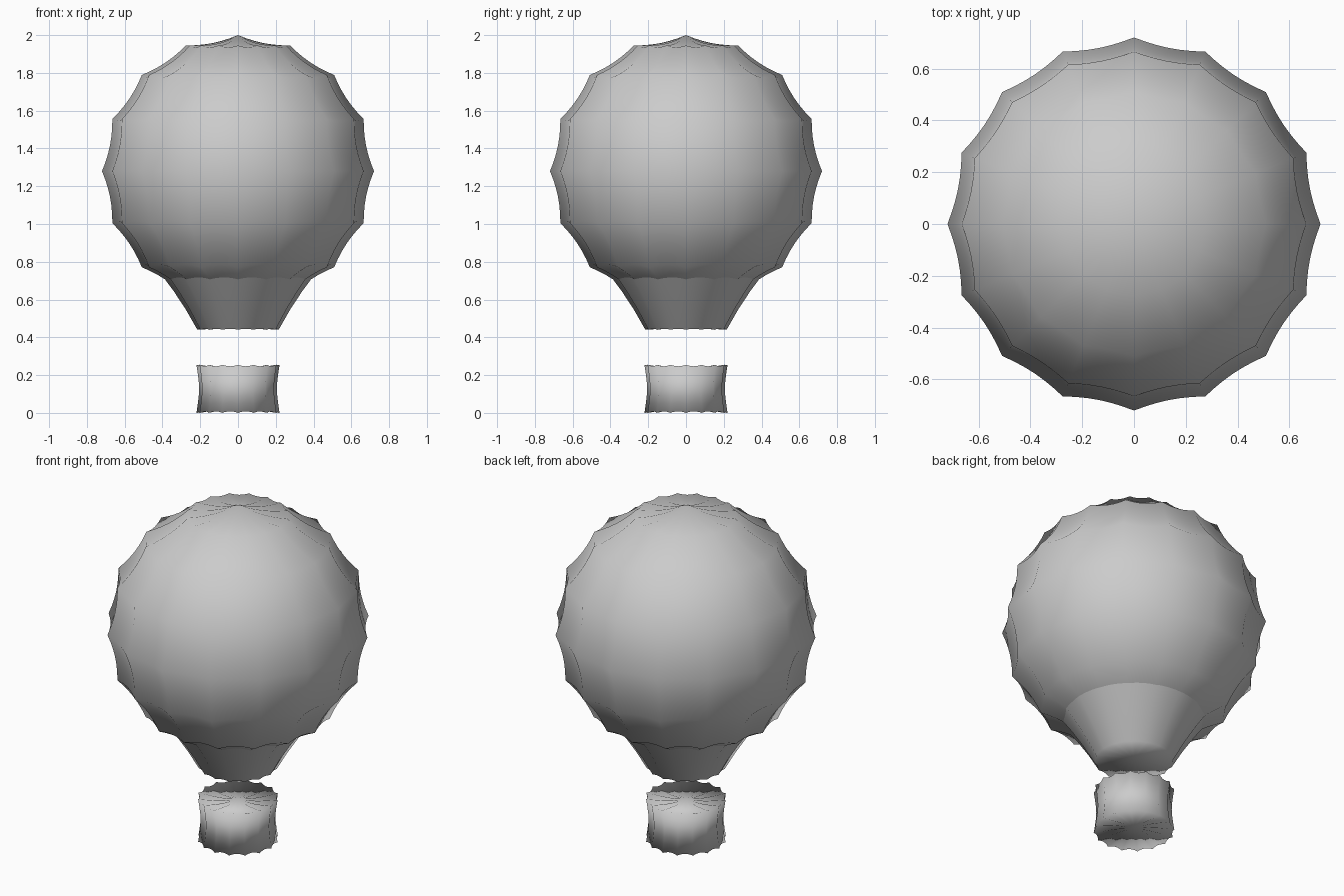
import bpy
from math import sin, cos, pi
from mathutils import Vector

GORES = 16      # panels around
STEPS = 6       # subdivisions per panel, both ways

old = bpy.data.objects.get("Cube")
if old:
    bpy.data.objects.remove(old, do_unlink=True)

grey = bpy.data.materials.new("plain_grey")
grey.use_nodes = True
colour = (0.6, 0.6, 0.6, 1)
grey.diffuse_color = colour
grey.node_tree.nodes["Principled BSDF"].inputs["Base Color"].default_value = colour


def bump(t):
    return 4 * t * (1 - t)


def profile_rows(knots, sags):
    """Points and normals along a profile, with the sag depth of each point."""
    rows = []
    for (p0, n0), (p1, n1), sag in zip(knots, knots[1:], sags):
        for s in range(STEPS):
            t = s / STEPS
            rows.append((p0.lerp(p1, t), n0.lerp(n1, t).normalized(), sag * bump(t)))
    rows.append((*knots[-1], 0))
    return rows


def sagging_lathe(name, knots, sags, side_sag):
    """Revolve a profile; the cloth sags inward between the panel corners."""
    count = GORES * STEPS
    verts, normals, faces, rings = [], [], [], []
    for p, n, depth in profile_rows(knots, sags):
        single = p.x < 1e-4
        start = len(verts)
        for i in range(1 if single else count):
            a = 2 * pi * i / count
            d = depth + side_sag * p.x * bump((i % STEPS) / STEPS)
            q = p - n * d
            verts.append((q.x * cos(a), q.x * sin(a), q.y))
            normals.append(Vector((n.x * cos(a), n.x * sin(a), n.y)))
        rings.append([start] * count if single else list(range(start, start + count)))
    for low, high in zip(rings, rings[1:]):
        for i in range(count):
            j = (i + 1) % count
            quad = (low[i], low[j], high[j], high[i])
            faces.append(tuple(dict.fromkeys(quad)))
    mesh = bpy.data.meshes.new(name)
    mesh.from_pydata(verts, [], faces)
    mesh.materials.append(grey)
    mesh.shade_smooth()
    mesh.normals_split_custom_set_from_vertices(normals)
    obj = bpy.data.objects.new(name, mesh)
    bpy.context.scene.collection.objects.link(obj)
    return obj


def knot(r, z, nr, nz):
    return Vector((r, z)), Vector((nr, nz)).normalized()


# Round envelope: eight rows of panels from pole to pole
RADIUS, CENTRE = 0.72, 1.28
envelope = []
for k in range(9):
    a = -pi / 2 + k * pi / 8
    c = cos(a) if 0 < k < 8 else 0
    envelope.append(knot(RADIUS * c, CENTRE + RADIUS * sin(a), c, sin(a)))
sagging_lathe("balloon_envelope", envelope, [0.015] * 8, 0.038)

# Tapered skirt with a closed mouth, its upper part tucked inside the envelope
skirt = [knot(0, 0.45, 0, -1), knot(0.215, 0.44, 0.75, -0.66),
         knot(0.66, 1.0, 0.78, -0.63)]
sagging_lathe("balloon_skirt", skirt, [0.005, 0.033], 0.038)

# Basket: closed drum with slightly dished ends and pinched corners
basket = [knot(0, 0.015, 0, -1), knot(0.22, 0, 1, -0.8),
          knot(0.22, 0.255, 1, 0.8), knot(0, 0.24, 0, 1)]
sagging_lathe("basket", basket, [0.01, 0.014, 0.01], 0.06)
